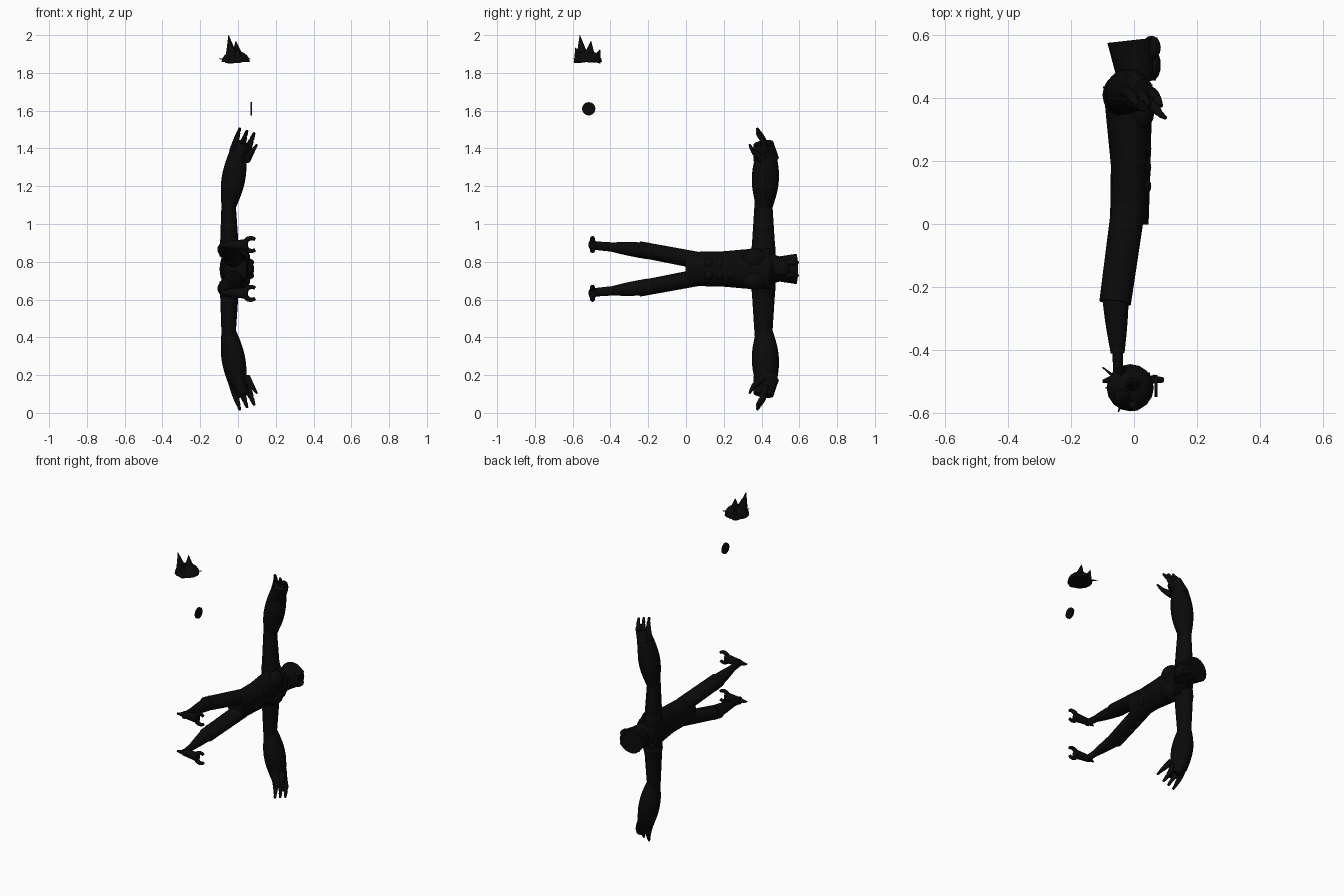
import bpy, bmesh, math
from mathutils import Vector

cube = bpy.data.objects.get("Cube")
if cube:
    bpy.data.objects.remove(cube)

colour = (0.003, 0.003, 0.003, 1)
black = bpy.data.materials.new("near_black")
black.use_nodes = True
black.diffuse_color = colour
black.node_tree.nodes["Principled BSDF"].inputs["Base Color"].default_value = colour

MIDDLE = 0.762  # height of the plane that divides the body's left and right


def finish(name, mesh_builder, mirror):
    """Turn a bmesh into a smooth object, mirrored about the body's middle if asked."""
    bmesh.ops.recalc_face_normals(mesh_builder, faces=mesh_builder.faces)
    origin = Vector((0, 0, MIDDLE))
    bmesh.ops.translate(mesh_builder, verts=mesh_builder.verts, vec=-origin)
    mesh = bpy.data.meshes.new(name)
    mesh_builder.to_mesh(mesh)
    mesh_builder.free()
    mesh.materials.append(black)
    part = bpy.data.objects.new(name, mesh)
    part.location = origin
    bpy.context.collection.objects.link(part)
    if mirror:
        modifier = part.modifiers.new("Mirror", "MIRROR")
        modifier.use_axis = (False, False, True)
        modifier.use_mirror_merge = False
    bpy.ops.object.select_all(action="DESELECT")
    part.select_set(True)
    bpy.context.view_layer.objects.active = part
    bpy.ops.object.shade_smooth_by_angle(angle=math.radians(45))


def tube(name, centres, radii, flat=1, mirror=True, sides=16):
    """Skin rings along a path; flat is the ratio of the x radius to the other one."""
    builder = bmesh.new()
    rings = []
    last = len(centres) - 1
    for index, (centre, radius) in enumerate(zip(centres, radii)):
        along = (centres[min(index + 1, last)] - centres[max(index - 1, 0)]).normalized()
        # Paths that lie in the x, z plane are measured from y instead of x
        reference = Vector((0, 1, 0)) if abs(along.y) < abs(along.x) else Vector((1, 0, 0))
        if flat == 1:
            reference = Vector((0, 1, 0)) if abs(along.y) < 0.5 else Vector((1, 0, 0))
        across = (reference - along * reference.dot(along)).normalized()
        other = along.cross(across)
        ring = []
        for side in range(sides):
            angle = math.tau * side / sides
            offset = across * math.cos(angle) * flat + other * math.sin(angle)
            ring.append(builder.verts.new(centre + offset * radius))
        rings.append(ring)
    for lower, upper in zip(rings, rings[1:]):
        for side in range(sides):
            after = (side + 1) % sides
            builder.faces.new((lower[side], lower[after], upper[after], upper[side]))
    builder.faces.new(rings[0])
    builder.faces.new(rings[last])
    finish(name, builder, mirror)


def limb(name, start, end, thick, thin, bulge=0, bend=(0, 0, 0), steps=10, **options):
    """Tapering tube from start to end that may swell and bend at its middle."""
    start, end, bend = Vector(start), Vector(end), Vector(bend)
    centres, radii = [], []
    for step in range(steps + 1):
        part = step / steps
        arch = math.sin(math.pi * part)
        centres.append(start.lerp(end, part) + bend * arch)
        radii.append(thick + (thin - thick) * part + bulge * arch)
    tube(name, centres, radii, **options)


def ball(name, centre, size, mirror=True, half=False):
    builder = bmesh.new()
    bmesh.ops.create_uvsphere(builder, u_segments=16, v_segments=10, radius=1)
    if half:
        geometry = builder.verts[:] + builder.edges[:] + builder.faces[:]
        bmesh.ops.bisect_plane(builder, geom=geometry, plane_co=(0, 0, 0),
                               plane_no=(0, 0, -1), clear_outer=True)
        rim = [edge for edge in builder.edges if edge.is_boundary]
        bmesh.ops.holes_fill(builder, edges=rim)
    bmesh.ops.scale(builder, vec=size, verts=builder.verts)
    bmesh.ops.translate(builder, vec=centre, verts=builder.verts)
    finish(name, builder, mirror)


# Torso and head, lying along y with the chest towards +x
limb("hips", (-0.01, 0.2, MIDDLE), (-0.015, 0, MIDDLE), thick=0.093, thin=0.09,
     flat=0.68, mirror=False)
limb("chest", (-0.01, 0.18, MIDDLE), (-0.02, 0.44, MIDDLE), thick=0.092, thin=0.115,
     flat=0.68, mirror=False)
limb("neck", (-0.02, 0.42, MIDDLE), (0, 0.5, MIDDLE), thick=0.09, thin=0.065,
     flat=0.7, mirror=False)
limb("head", (0.01, 0.45, MIDDLE), (-0.005, 0.584, MIDDLE), thick=0.06, thin=0.08,
     mirror=False)
ball("brow", (0.055, 0.56, MIDDLE + 0.035), (0.03, 0.038, 0.02))
ball("muzzle", (0.065, 0.505, MIDDLE), (0.02, 0.045, 0.04), mirror=False)
ball("chest_muscle", (0.02, 0.36, MIDDLE + 0.055), (0.045, 0.065, 0.055))
for row in range(3):
    ball("belly_muscle", (0.03, 0.12 + 0.06 * row, MIDDLE + 0.03), (0.025, 0.03, 0.03))

# Arms along z
ball("shoulder", (-0.045, 0.41, 0.865), (0.055, 0.065, 0.06))
limb("upper_arm", (-0.045, 0.41, 0.83), (-0.05, 0.41, 1.12), thick=0.052, thin=0.037, flat=1.25)
limb("forearm", (-0.05, 0.415, 1.09), (0, 0.425, 1.38), thick=0.038, thin=0.045,
     bulge=0.021, flat=1.15)
limb("hand", (-0.005, 0.425, 1.34), (0.03, 0.41, 1.43), thick=0.045, thin=0.035, flat=1.5)

# Fingers bend towards the body, and the thumb stands apart
for finger in range(3):
    shift = 0.038 * finger
    limb("finger", (shift - 0.03, 0.42, 1.38), (shift + 0.01, 0.375, 1.507 - shift / 3),
         thick=0.018, thin=0.007, bulge=0.003, bend=(0, 0.012, 0))
limb("thumb", (0.045, 0.405, 1.34), (0.1, 0.337, 1.42), thick=0.022, thin=0.006,
     bend=(0, -0.01, 0))

# Legs along -y
limb("thigh", (-0.017, 0.06, 0.808), (-0.06, -0.25, 0.867), thick=0.045, thin=0.042, flat=1.2)
limb("calf", (-0.06, -0.2, 0.857), (-0.052, -0.41, 0.88), thick=0.044, thin=0.022, bulge=0.003)
limb("ankle", (-0.052, -0.38, 0.877), (-0.05, -0.5, 0.887), thick=0.025, thin=0.022, flat=0.7)

# Feet with a heel spur and two curved claws that open towards +x
limb("foot", (-0.06, -0.488, 0.888), (0.05, -0.494, 0.89), thick=0.022, thin=0.03, flat=0.75)
limb("heel_spur", (-0.04, -0.488, 0.888), (-0.1, -0.5, 0.887), thick=0.022, thin=0.005)
for turn in (-1, 1):
    centres, radii = [], []
    for step in range(9):
        angle = math.pi - turn * math.radians(16 * step)
        centres.append(Vector((0.07, -0.495, 0.891))
                       + Vector((math.cos(angle), 0, math.sin(angle))) * 0.034)
        radii.append(0.017 - 0.001 * step)
    tube("claw", centres, radii)

# Detached flame-shaped crest
ball("crest_base", (-0.012, -0.52, 1.857), (0.075, 0.075, 0.06), mirror=False, half=True)
for root, tip, width in (((-0.03, -0.545, 1.86), (-0.05, -0.562, 2), 0.04),
                         ((0, -0.515, 1.86), (-0.012, -0.503, 1.97), 0.042),
                         ((-0.035, -0.48, 1.86), (-0.04, -0.455, 1.925), 0.03),
                         ((0, -0.565, 1.86), (-0.005, -0.585, 1.935), 0.03)):
    limb("crest_spike", root, tip, thick=width, thin=0.001, mirror=False)
for tip in ((-0.1, -0.455), (-0.05, -0.597), (-0.09, -0.52), (0.065, -0.48)):
    limb("crest_tuft", (-0.02, -0.52, 1.867), (*tip, 1.875), thick=0.01, thin=0.002, mirror=False)

# Detached disc, facing +x
limb("disc", (0.065, -0.515, 1.61), (0.075, -0.515, 1.61), thick=0.035, thin=0.035,
     steps=1, mirror=False, sides=24)
